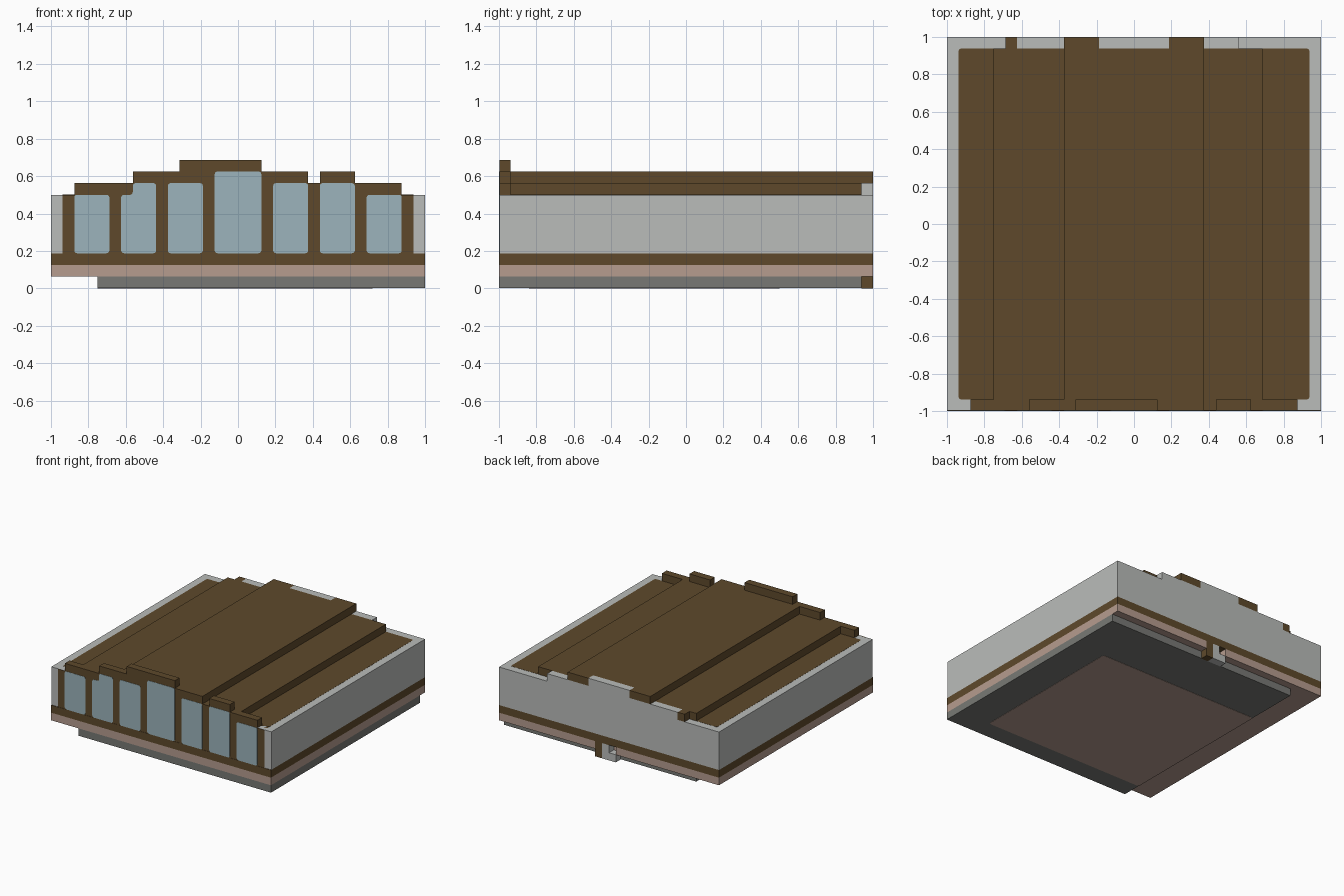
import bpy, bmesh

U = 1 / 16  # block size

cube = bpy.data.objects.get("Cube")
if cube:
    bpy.data.objects.remove(cube)


def material(name, rgb):
    colour = [(c / 255 / 12.92) if c < 11 else ((c / 255 + 0.055) / 1.055) ** 2.4 for c in rgb]
    m = bpy.data.materials.new(name)
    m.use_nodes = True
    m.diffuse_color = (*colour, 1)
    m.node_tree.nodes["Principled BSDF"].inputs["Base Color"].default_value = (*colour, 1)
    return m


WALL = material("pale grey", (186, 188, 186))
TIMBER = material("dark brown", (94, 73, 43))
CLAY = material("dusty pink", (182, 156, 143))
STONE = material("stone grey", (120, 121, 117))
GLASS = material("pale blue glass", (156, 180, 188))


def finish(name, bm, mat):
    bmesh.ops.recalc_face_normals(bm, faces=bm.faces)
    mesh = bpy.data.meshes.new(name)
    bm.to_mesh(mesh)
    bm.free()
    mesh.materials.append(mat)
    bpy.context.collection.objects.link(bpy.data.objects.new(name, mesh))


def box(name, x, y, z, mat):
    """Box from (low, high) ranges."""
    bm = bmesh.new()
    bmesh.ops.create_cube(bm, size=1)
    for v in bm.verts:
        v.co = [r[0] if c < 0 else r[1] for c, r in zip(v.co, (x, y, z))]
    finish(name, bm, mat)


def plate(name, points, direction, mat, radius):
    """Thin plate from a 3D outline with softened corners."""
    bm = bmesh.new()
    face = bm.faces.new([bm.verts.new(p) for p in points])
    bmesh.ops.bevel(bm, geom=list(bm.verts), offset=radius, segments=3,
                    affect='VERTICES', profile=0.5)
    made = bmesh.ops.extrude_face_region(bm, geom=list(bm.faces))["geom"]
    bmesh.ops.translate(bm, vec=direction,
                        verts=[g for g in made if isinstance(g, bmesh.types.BMVert)])
    finish(name, bm, mat)


FULL = (-1, 1)
BACK = 1 - U
HI = 0.002  # lift of painted plates

# Foundation with its coloured underside
box("foundation", (-0.75, 1), (-1, BACK), (HI, U), STONE)
plate("underside_panel",
      [(-0.75, -0.84, 0), (0.72, -0.84, 0), (0.72, 0.5, 0), (-0.75, 0.5, 0)],
      (0, 0, 2 * HI), CLAY, 0.02)

# Floor layer, leaving a gap at the back for the bracket
box("floor_main", FULL, (-1, BACK), (U, 2 * U), CLAY)
box("floor_back_right", (-1, -U), (BACK, 1), (U, 2 * U), CLAY)
box("floor_back_left", (2 * U, 1), (BACK, 1), (U, 2 * U), CLAY)

# Timber sill and back bracket
box("sill", FULL, FULL, (2 * U, 3 * U), TIMBER)
box("bracket_post", (U, 2 * U), (BACK, 1), (0, 2 * U), TIMBER)
box("bracket_arm", (0, U), (BACK, 1), (0, 2 * U), WALL)
box("bracket_foot", (-U, 0), (BACK, 1), (0, U), WALL)

# Walls
box("walls", FULL, (-1 + 2 * HI, 1), (3 * U, 8 * U), WALL)

# Roof tiers
R = 15 * U
plate("roof_deck", [(-R, -R, 0.499), (R, -R, 0.499), (R, R, 0.499), (-R, R, 0.499)],
      (0, 0, HI), TIMBER, 0.012)
box("roof_tier", (-12 * U, 11 * U), (-R, R), (8 * U, 9 * U), TIMBER)
box("roof_ridge", (-6 * U, 6 * U), (-R, R), (9 * U, 10 * U), TIMBER)

# Back gable edge
box("gable_block", (-11 * U, -10 * U), (BACK, 1), (8 * U, 9 * U), TIMBER)
box("gable_wall", (-10 * U, 9 * U), (BACK, 1), (8 * U, 9 * U), WALL)
box("gable_centre", (-3 * U, 3 * U), (BACK, 1), (9 * U, 10 * U), WALL)
for side, s in (("left", 1), ("right", -1)):
    box("gable_end_" + side, sorted((s * 3 * U, s * 6 * U)), (BACK, 1),
        (9 * U, 10 * U), TIMBER)

# Stepped front: (start, end, top) in blocks
STEPS = [(-15, -14, 8), (-14, -9, 9), (-9, -5, 10), (-5, 2, 11), (2, 6, 10),
         (6, 7, 9), (7, 10, 10), (10, 14, 9), (14, 15, 8)]
for i, (a, b, top) in enumerate(STEPS):
    box(f"front_frame_{i + 1}", (a * U, b * U), (-1 + HI, -R), (3 * U, top * U), TIMBER)

# Windows: (start, end, left top, right top) in blocks
WINDOWS = [(-14, -11, 8, 8), (-10, -7, 8, 9), (-6, -3, 9, 9), (-2, 2, 10, 10),
           (3, 6, 9, 9), (7, 10, 9, 9), (11, 14, 8, 8)]
for i, (a, b, low, high) in enumerate(WINDOWS):
    outline = [(a, 3), (b, 3), (b, high)]
    if low != high:
        outline += [(a + 1, high), (a + 1, low)]
    outline.append((a, low))
    plate(f"window_{i + 1}", [(x * U, -1, z * U) for x, z in outline],
          (0, HI, 0), GLASS, 0.015)
